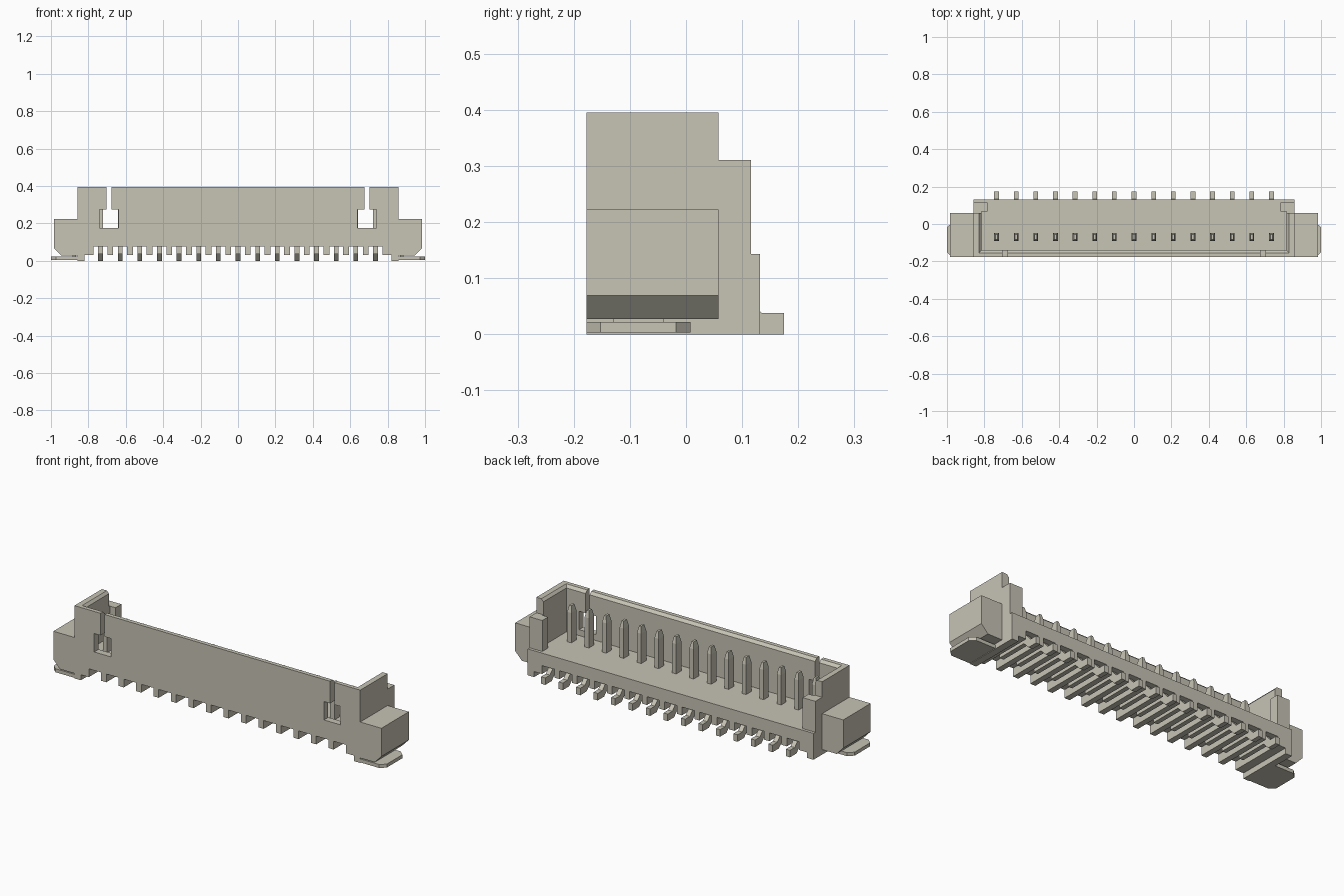
import bpy
import bmesh

old = bpy.data.objects.get("Cube")
if old:
    bpy.data.objects.remove(old, do_unlink=True)

COLOUR = (0.57, 0.55, 0.46, 1.0)
mat = bpy.data.materials.new("warm_beige")
mat.use_nodes = True
mat.diffuse_color = COLOUR
bsdf = mat.node_tree.nodes["Principled BSDF"]
bsdf.inputs["Base Color"].default_value = COLOUR
bsdf.inputs["Roughness"].default_value = 0.7

PINS = 15
PITCH = 0.105
FRONT, BACK = -0.177, 0.132
HALF, FLOOR, TOP = 0.858, 0.143, 0.395
pin_xs = [(i - (PINS - 1) / 2) * PITCH for i in range(PINS)]


def prism(name, pts, axis, lo, hi, edit=None):
    """Extrude a 2D outline along an axis; outline uses the other two axes in order."""
    bm = bmesh.new()

    def place(p, d):
        c = list(p)
        c.insert("xyz".index(axis), d)
        return c

    face = bm.faces.new([bm.verts.new(place(p, lo)) for p in pts])
    far = bmesh.ops.extrude_face_region(bm, geom=[face])["geom"]
    far = [v for v in far if isinstance(v, bmesh.types.BMVert)]
    for v in far:
        v.co["xyz".index(axis)] = hi
    if edit:
        edit(far)
    bmesh.ops.recalc_face_normals(bm, faces=bm.faces)
    mesh = bpy.data.meshes.new(name)
    bm.to_mesh(mesh)
    bm.free()
    mesh.materials.append(mat)
    ob = bpy.data.objects.new(name, mesh)
    bpy.context.collection.objects.link(ob)
    return ob


def rect(a0, a1, b0, b1):
    return [(a0, b0), (a1, b0), (a1, b1), (a0, b1)]


def mirrored(half):
    return half + [(-x, z) for x, z in reversed(half)]


# Base block with end feet and a comb of grooves underneath
under = [(-HALF, 0), (-0.82, 0), (-0.82, 0.03)]
for x in pin_xs:
    l, r = x - 0.037, x + 0.037
    under += [(l, 0.03), (l, 0.075), (r, 0.075), (r, 0.03)]
under += [(0.82, 0.03), (0.82, 0), (HALF, 0), (HALF, FLOOR), (-HALF, FLOOR)]
prism("base", under, "y", FRONT, BACK)


# Front wall with two keyhole slots and a chamfered inner lip
def wall_outline(end):
    return mirrored([(end, FLOOR), (end, TOP), (0.702, TOP), (0.702, 0.275),
                     (0.74, 0.275), (0.74, 0.175), (0.64, 0.175), (0.64, 0.275),
                     (0.677, 0.275), (0.677, TOP)])


def lower_lip(verts):
    for v in verts:
        if v.co.z > TOP - 0.001:
            v.co.z -= 0.014


prism("front_wall", wall_outline(HALF), "y", FRONT, -0.155)
prism("front_wall_lip", wall_outline(0.83), "y", -0.155, -0.14, lower_lip)

for side, s in (("left", 1), ("right", -1)):
    def flip(pts):
        return [(s * a, b) for a, b in pts]

    # End wall with chamfered inner edge
    prism(side + "_end_wall",
          flip([(0.816, FLOOR), (HALF, FLOOR), (HALF, TOP), (0.828, TOP),
                (0.816, TOP - 0.014)]), "y", -0.155, 0.058)
    # Lower corner post wrapping round to the back
    prism(side + "_corner_post",
          flip([(0.816, 0.058), (HALF, 0.058), (HALF, 0.116), (0.782, 0.116),
                (0.782, 0.066), (0.816, 0.066)]), "z", FLOOR, 0.311)
    # Ear with a chamfered lower corner
    prism(side + "_ear",
          flip([(HALF, 0.027), (0.945, 0.027), (0.985, 0.069), (0.985, 0.222),
                (HALF, 0.222)]), "y", FRONT, 0.058)
    # Solder tab below the ear
    prism(side + "_solder_tab",
          flip([(HALF, FRONT), (0.972, FRONT), (1.0, -0.152), (1.0, -0.018),
                (0.972, 0.008), (HALF, 0.008)]), "z", 0.003, 0.022)
    prism(side + "_tab_stem", flip(rect(0.865, 0.885, -0.13, -0.04)), "z", 0.02, 0.03)


# Contact pins: tapered blade above the floor, bent tail below
def taper(verts):
    cx = sum(v.co.x for v in verts) / len(verts)
    cy = sum(v.co.y for v in verts) / len(verts)
    for v in verts:
        v.co.x = cx + (v.co.x - cx) * 0.5
        v.co.y = cy + (v.co.y - cy) * 0.6


for n, x in enumerate(pin_xs, 1):
    w = 0.0125
    blade = rect(x - w, x + w, -0.092, -0.048)
    prism(f"pin_blade_{n}", blade, "z", FLOOR, 0.305)
    prism(f"pin_tip_{n}", blade, "z", 0.305, 0.34, taper)
    prism(f"pin_tail_{n}",
          [(-0.092, 0.036), (0.085, 0.036), (0.12, 0), (0.175, 0), (0.175, 0.038),
           (0.135, 0.038), (0.1, 0.076), (-0.092, 0.076)], "x", x - w, x + w)
